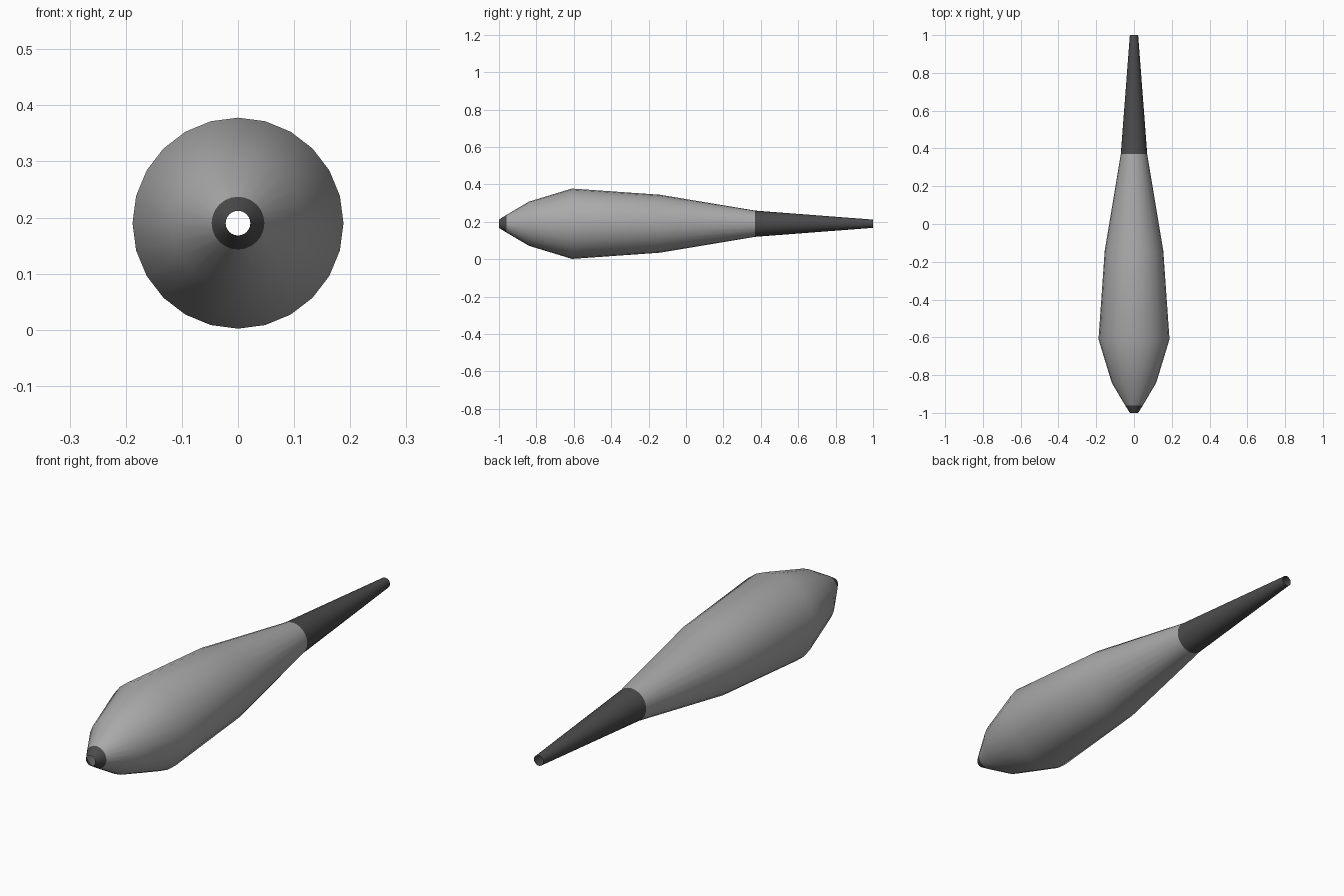
import bpy, bmesh, math

if "Cube" in bpy.data.objects:
    bpy.data.objects.remove(bpy.data.objects["Cube"], do_unlink=True)

SIDES = 24
CENTRE_Z = 0.19


def make_material(name, value):
    mat = bpy.data.materials.new(name)
    mat.use_nodes = True
    colour = (value, value, value, 1)
    mat.diffuse_color = colour
    mat.node_tree.nodes["Principled BSDF"].inputs["Base Color"].default_value = colour
    return mat


body_grey = make_material("body_grey", 0.40)
dark_grey = make_material("dark_grey", 0.07)

# Profile stations as (y, radius), nose to tail
profile = [(-1, 0.022), (-0.96, 0.047), (-0.84, 0.118), (-0.61, 0.188),
           (-0.14, 0.155), (0.37, 0.07), (1, 0.022)]

# One hollow turned shell, open at both ends
bm = bmesh.new()
rings = []
for y, r in profile:
    angles = [2 * math.pi * i / SIDES for i in range(SIDES)]
    rings.append([bm.verts.new((r * math.sin(a), y, CENTRE_Z + r * math.cos(a)))
                  for a in angles])
for k, (a, b) in enumerate(zip(rings, rings[1:])):
    for i in range(SIDES):
        j = (i + 1) % SIDES
        face = bm.faces.new((a[i], a[j], b[j], b[i]))
        # Dark nose ring and dark tail cone
        face.material_index = int(k in (0, len(profile) - 2))
bmesh.ops.recalc_face_normals(bm, faces=bm.faces)

mesh = bpy.data.meshes.new("tapered_body")
bm.to_mesh(mesh)
bm.free()
mesh.materials.append(body_grey)
mesh.materials.append(dark_grey)
body = bpy.data.objects.new("tapered_body", mesh)
bpy.context.collection.objects.link(body)

# Smooth shading all round
bpy.context.view_layer.objects.active = body
body.select_set(True)
bpy.ops.object.shade_smooth_by_angle(angle=math.radians(40))
